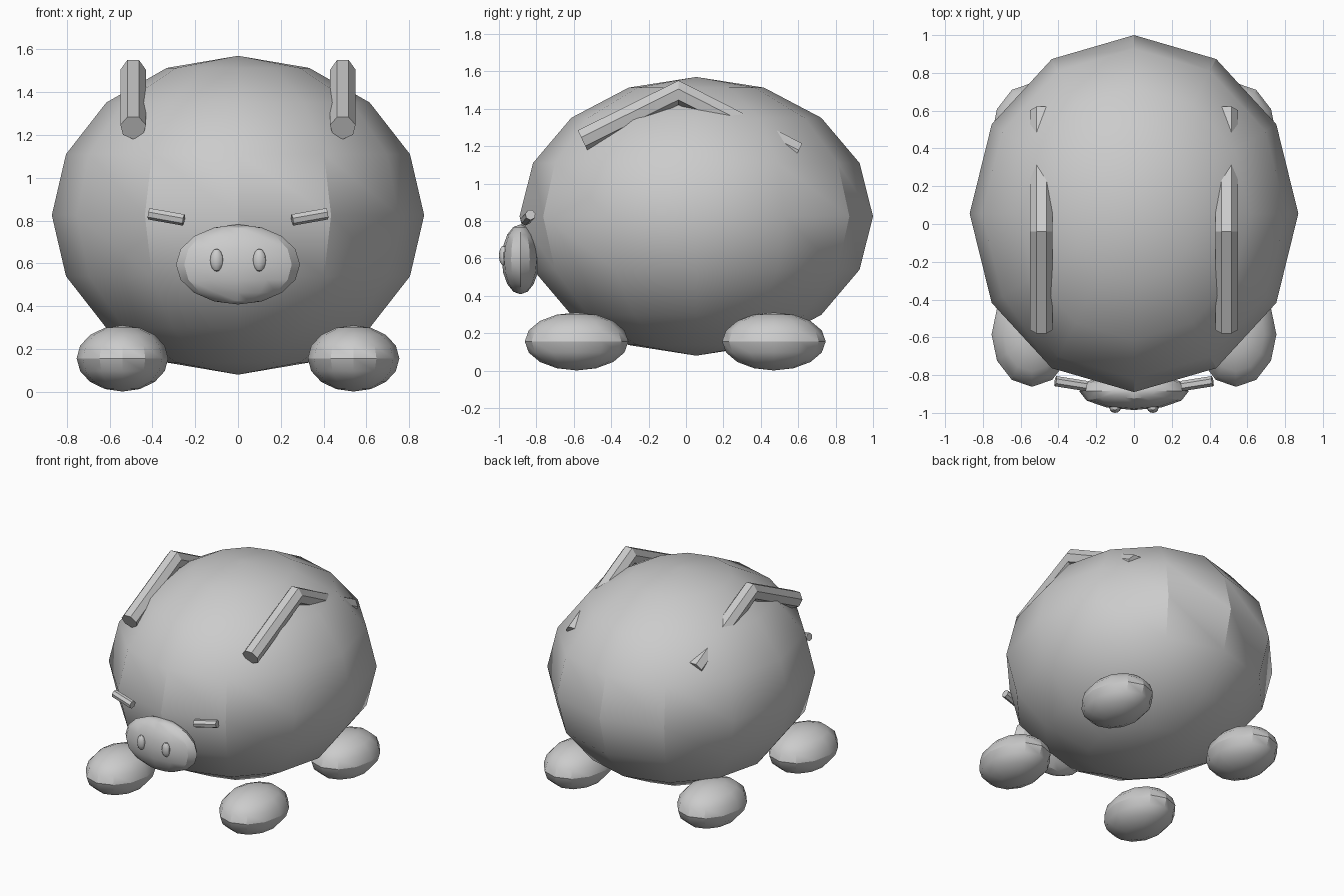
import bpy, bmesh, math
from mathutils import Vector

cube = bpy.data.objects.get("Cube")
if cube:
    bpy.data.objects.remove(cube, do_unlink=True)

grey = bpy.data.materials.new("plain grey")
grey.use_nodes = True
colour = (0.6, 0.6, 0.6, 1)
grey.diffuse_color = colour
grey.node_tree.nodes["Principled BSDF"].inputs["Base Color"].default_value = colour


def finish(name, bm, angle=30):
    """Turn a bmesh into a named, shaded object."""
    bmesh.ops.recalc_face_normals(bm, faces=bm.faces)
    mesh = bpy.data.meshes.new(name)
    bm.to_mesh(mesh)
    bm.free()
    mesh.materials.append(grey)
    obj = bpy.data.objects.new(name, mesh)
    bpy.context.collection.objects.link(obj)
    bpy.ops.object.select_all(action="DESELECT")
    obj.select_set(True)
    bpy.context.view_layer.objects.active = obj
    bpy.ops.object.shade_smooth_by_angle(angle=math.radians(angle))
    return obj


def ellipsoid(name, centre, radii):
    """Low-poly sphere stretched to the given radii."""
    bm = bmesh.new()
    bmesh.ops.create_uvsphere(bm, u_segments=12, v_segments=8, radius=1)
    bmesh.ops.scale(bm, vec=radii, verts=bm.verts)
    bmesh.ops.translate(bm, vec=centre, verts=bm.verts)
    return finish(name, bm)


def tube(name, path, radius, side, sides=7):
    """Capped tube along a path, mitred at its bends; side is normal to the bend."""
    points = [Vector(p) for p in path]
    side = Vector(side)
    steps = [(b - a).normalized() for a, b in zip(points, points[1:])]
    bm = bmesh.new()
    rings = []
    for i, p in enumerate(points):
        before, after = steps[max(i - 1, 0)], steps[min(i, len(steps) - 1)]
        tangent = (before + after).normalized()
        across = (side - tangent * side.dot(tangent)).normalized()
        up = across.cross(tangent) / tangent.dot(before)
        if up.z < 0:
            up = -up
        ring = []
        for k in range(sides):
            a = math.tau * k / sides
            ring.append(bm.verts.new(p + radius * (across * math.sin(a) - up * math.cos(a))))
        rings.append(ring)
    for r, s in zip(rings, rings[1:]):
        for k in range(sides):
            n = (k + 1) % sides
            bm.faces.new((r[k], r[n], s[n], s[k]))
    bm.faces.new(rings[0])
    bm.faces.new(rings[-1])
    return finish(name, bm)


# Round body and flat snout
ellipsoid("body", (0, 0.055, 0.825), (0.87, 0.945, 0.745))
ellipsoid("snout", (0, -0.885, 0.595), (0.29, 0.1, 0.187))

# Paired parts
for label, s in (("left", 1), ("right", -1)):
    ellipsoid(label + "_nostril", (s * 0.1, -0.975, 0.615), (0.03, 0.025, 0.053))
    ellipsoid(label + "_front_foot", (s * 0.54, -0.585, 0.156), (0.214, 0.277, 0.155))
    ellipsoid(label + "_back_foot", (s * 0.54, 0.47, 0.156), (0.214, 0.277, 0.155))
    # Narrow slanted eyes
    tube(label + "_eye", [(s * 0.253, -0.858, 0.804), (s * 0.416, -0.832, 0.833)],
         0.028, (0, 1, 0))
    # Folded ears whose rear arm runs through the body
    tube(label + "_ear", [(s * 0.49, -0.555, 1.235), (s * 0.49, -0.04, 1.49),
                          (s * 0.49, 0.597, 1.166)], 0.061, (1, 0, 0))
